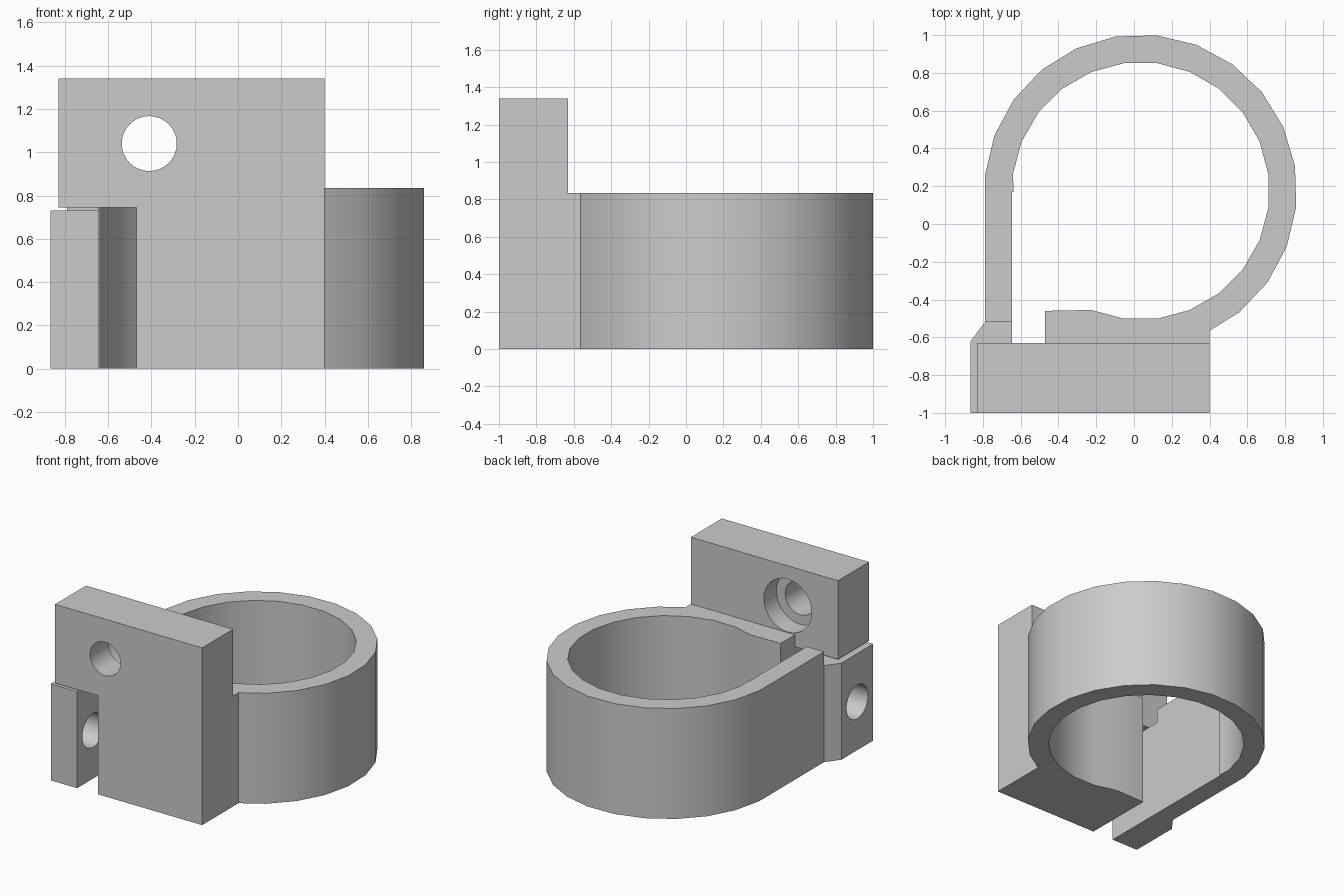
import bpy, bmesh
from math import radians, cos, sin
from mathutils import Vector, Matrix

if "Cube" in bpy.data.objects:
    bpy.data.objects.remove(bpy.data.objects["Cube"], do_unlink=True)

grey = bpy.data.materials.new("plain grey")
grey.use_nodes = True
grey.diffuse_color = (0.6, 0.6, 0.6, 1)
grey.node_tree.nodes["Principled BSDF"].inputs["Base Color"].default_value = (0.6, 0.6, 0.6, 1)


def prism(name, points, direction):
    """Extrude a flat outline of 3D points along a direction."""
    bm = bmesh.new()
    face = bm.faces.new([bm.verts.new(p) for p in points])
    ext = bmesh.ops.extrude_face_region(bm, geom=[face], use_keep_orig=True)
    moved = [g for g in ext["geom"] if isinstance(g, bmesh.types.BMVert)]
    bmesh.ops.translate(bm, verts=moved, vec=Vector(direction))
    bmesh.ops.recalc_face_normals(bm, faces=bm.faces)
    return make_object(name, bm)


def make_object(name, bm):
    mesh = bpy.data.meshes.new(name)
    bm.to_mesh(mesh)
    bm.free()
    mesh.materials.append(grey)
    obj = bpy.data.objects.new(name, mesh)
    bpy.context.collection.objects.link(obj)
    return obj


def select_only(obj):
    bpy.ops.object.select_all(action='DESELECT')
    obj.select_set(True)
    bpy.context.view_layer.objects.active = obj


def drill(obj, start, end, radius):
    """Cut a round hole from start to end."""
    start, end = Vector(start), Vector(end)
    axis = end - start
    turn = Vector((0, 0, 1)).rotation_difference(axis).to_matrix().to_4x4()
    bm = bmesh.new()
    bmesh.ops.create_cone(bm, cap_ends=True, segments=32, radius1=radius, radius2=radius,
                          depth=axis.length,
                          matrix=Matrix.Translation((start + end) / 2) @ turn)
    cutter = make_object("hole_cutter", bm)
    cutter.hide_render = True
    mod = obj.modifiers.new("hole", 'BOOLEAN')
    mod.operation = 'DIFFERENCE'
    mod.solver = 'EXACT'
    mod.object = cutter
    select_only(obj)
    bpy.ops.object.modifier_apply(modifier=mod.name)
    bpy.data.objects.remove(cutter, do_unlink=True)


def arc(radius, first, step, count):
    angles = [radians(first + step * i) for i in range(count)]
    return [(0.035 + radius * cos(a), 0.175 + radius * sin(a)) for a in angles]


FRONT, PLATE_BACK = -1.0, -0.63
ARM_IN, ARM_OUT, ARM_END = -0.645, -0.79, -0.52
GAP, RIGHT = -0.47, 0.4

# Clamp band: open ring, straight arm on one side, solid pad on the other
outline = [(RIGHT, PLATE_BACK), (RIGHT, -0.565)]
outline += arc(0.828, -50.8, 15, 16)
outline += [(ARM_OUT, 0.2), (ARM_OUT, ARM_END), (ARM_IN, ARM_END),
            (ARM_IN, 0.17), (-0.637, 0.17)]
outline += arc(0.682, 172.5, -15, 20)
outline += [(GAP, -0.46), (GAP, PLATE_BACK)]
band = prism("clamp_band", [(x, y, 0) for x, y in outline], (0, 0, 0.835))

# Mounting plate with a notch that clears the clamping tab
notch = [(GAP, 0), (RIGHT, 0), (RIGHT, 1.34), (-0.83, 1.34), (-0.83, 0.745), (GAP, 0.745)]
plate = prism("mounting_plate", [(x, FRONT, z) for x, z in notch], (0, PLATE_BACK - FRONT, 0))
drill(plate, (-0.41, -1.1, 1.04), (-0.41, -0.5, 1.04), 0.127)
drill(plate, (-0.41, -0.78, 1.04), (-0.41, -0.5, 1.04), 0.2)
drill(plate, (-0.6, -0.81, 0.365), (0, -0.81, 0.365), 0.1)

# Clamping tab at the end of the arm
ear = [(ARM_IN, ARM_END), (ARM_OUT, ARM_END), (-0.865, -0.62), (-0.865, FRONT), (ARM_IN, FRONT)]
tab = prism("clamping_tab", [(x, y, 0) for x, y in ear], (0, 0, 0.73))
drill(tab, (-1, -0.81, 0.365), (-0.55, -0.81, 0.365), 0.128)

for part in (band, plate, tab):
    select_only(part)
    bpy.ops.object.shade_smooth_by_angle(angle=radians(30))
